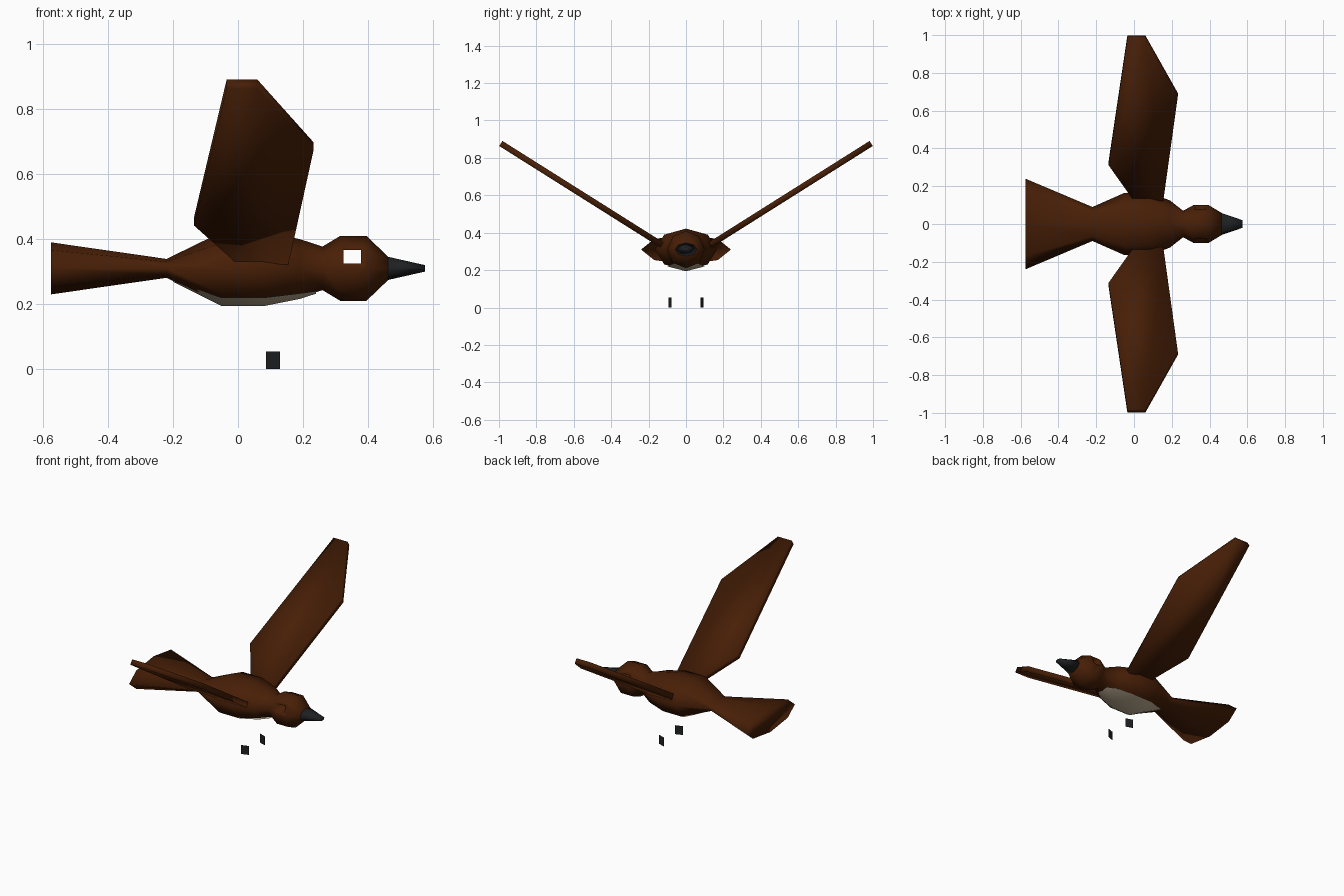
import bpy, bmesh
from math import sin, cos, pi, radians
from mathutils import Vector, Matrix

if "Cube" in bpy.data.objects:
    bpy.data.objects.remove(bpy.data.objects["Cube"], do_unlink=True)

MID_Z = 0.31  # height of the body axis


def material(name, rgb):
    m = bpy.data.materials.new(name)
    m.use_nodes = True
    m.diffuse_color = (*rgb, 1)
    bsdf = next(n for n in m.node_tree.nodes if n.type == 'BSDF_PRINCIPLED')
    bsdf.inputs["Base Color"].default_value = (*rgb, 1)
    bsdf.inputs["Roughness"].default_value = 0.8
    return m


brown = material("feather brown", (0.064, 0.0135, 0.002))
cream = material("belly beige", (0.56, 0.46, 0.32))
slate = material("dark slate", (0.0135, 0.0145, 0.016))


def finish(bm, name, mat, smooth=True):
    """Turn a bmesh into a named, coloured object."""
    mesh = bpy.data.meshes.new(name)
    bm.to_mesh(mesh)
    bm.free()
    mesh.materials.append(mat)
    if smooth:
        mesh.shade_smooth()
    ob = bpy.data.objects.new(name, mesh)
    bpy.context.collection.objects.link(ob)


def loft(stations, sides=8):
    """Skin elliptical rings (x, half width, half height) along the body axis."""
    bm = bmesh.new()
    rings = []
    for x, ry, rz in stations:
        angles = [2 * pi * i / sides for i in range(sides)]
        rings.append([bm.verts.new((x, ry * cos(a), MID_Z + rz * sin(a))) for a in angles])
    for a, b in zip(rings, rings[1:]):
        for i in range(sides):
            j = (i + 1) % sides
            bm.faces.new((a[i], a[j], b[j], b[i]))
    bm.faces.new(rings[0])
    bm.faces.new(rings[-1])
    bmesh.ops.recalc_face_normals(bm, faces=bm.faces)
    return bm


# Fanned tail, body and head as one skin
body = loft([(-0.575, 0.24, 0.08), (-0.22, 0.09, 0.029), (-0.05, 0.165, 0.112),
             (0.08, 0.165, 0.112), (0.19, 0.125, 0.09), (0.26, 0.07, 0.067),
             (0.315, 0.1, 0.1), (0.395, 0.1, 0.1), (0.462, 0.06, 0.036)])


def faces_between(x_range, z_range):
    found = []
    for f in body.faces:
        c = f.calc_center_median()
        if x_range[0] < c.x < x_range[1] and z_range[0] < c.z < z_range[1]:
            found.append(f)
    return found


# Square eye opening running through the head
EYE_X, EYE_Z = (0.325, 0.378), (0.325, 0.366)
for axis, limits in (((1, 0, 0), EYE_X), ((0, 0, 1), EYE_Z)):
    for d in limits:
        cheeks = faces_between((0.315, 0.395), (MID_Z, 0.38))
        edges = {e for f in cheeks for e in f.edges}
        verts = {v for f in cheeks for v in f.verts}
        bmesh.ops.bisect_plane(body, geom=[*verts, *edges, *cheeks],
                               plane_co=Vector(axis) * d, plane_no=axis)
bmesh.ops.delete(body, geom=faces_between(EYE_X, EYE_Z), context='FACES')
bmesh.ops.bridge_loops(body, edges=[e for e in body.edges if e.is_boundary])
bmesh.ops.recalc_face_normals(body, faces=body.faces)
finish(body, "body", brown)

# Beak
finish(loft([(0.46, 0.059, 0.036), (0.575, 0.02, 0.01)]), "beak", slate)

# Pale belly patch: (x, half width, edge height, keel height)
bm = bmesh.new()
rows = []
for x, w, edge, keel in [(-0.2, 0.004, 0.27, 0.269), (-0.05, 0.1, 0.22, 0.194),
                         (0.08, 0.1, 0.22, 0.194), (0.19, 0.075, 0.233, 0.216),
                         (0.24, 0.04, 0.24, 0.232)]:
    rows.append([bm.verts.new(p) for p in ((x, -w, edge), (x, 0, keel), (x, w, edge))])
for a, b in zip(rows, rows[1:]):
    for i in range(2):
        bm.faces.new((a[i], b[i], b[i + 1], a[i + 1]))
bmesh.ops.recalc_face_normals(bm, faces=bm.faces)
if sum(f.normal.z for f in bm.faces) > 0:
    bmesh.ops.reverse_faces(bm, faces=bm.faces)
finish(bm, "belly", cream)

# Raised wings: flat outlines tilted up and thickened
OUTLINE = [(0.0, 0.13), (-0.135, 0.32), (-0.035, 0.99), (0.06, 0.99), (0.232, 0.685), (0.155, 0.13)]
SLOPE, HALF = 0.63, 0.016
for side, label in ((1, "left"), (-1, "right")):
    normal = Vector((0, -SLOPE * side, 1)).normalized()
    bm = bmesh.new()
    base = [Vector((x, y * side, 0.877 + (y - 0.99) * SLOPE)) for x, y in OUTLINE]
    face = bm.faces.new([bm.verts.new(p - normal * HALF) for p in base])
    top = bmesh.ops.extrude_face_region(bm, geom=[face], use_keep_orig=True)["geom"]
    bmesh.ops.translate(bm, vec=normal * HALF * 2,
                        verts=[v for v in top if isinstance(v, bmesh.types.BMVert)])
    bmesh.ops.recalc_face_normals(bm, faces=bm.faces)
    finish(bm, "wing_" + label, brown)

    # Thin foot plate on the same side, toed inward
    bm = bmesh.new()
    bmesh.ops.create_cube(bm, size=1)
    bmesh.ops.scale(bm, vec=(0.045, 0.002, 0.054), verts=bm.verts)
    bmesh.ops.rotate(bm, matrix=Matrix.Rotation(radians(-19 * side), 3, 'Z'), verts=bm.verts)
    bmesh.ops.translate(bm, vec=(0.107, 0.085 * side, 0.027), verts=bm.verts)
    finish(bm, "foot_" + label, slate, smooth=False)
